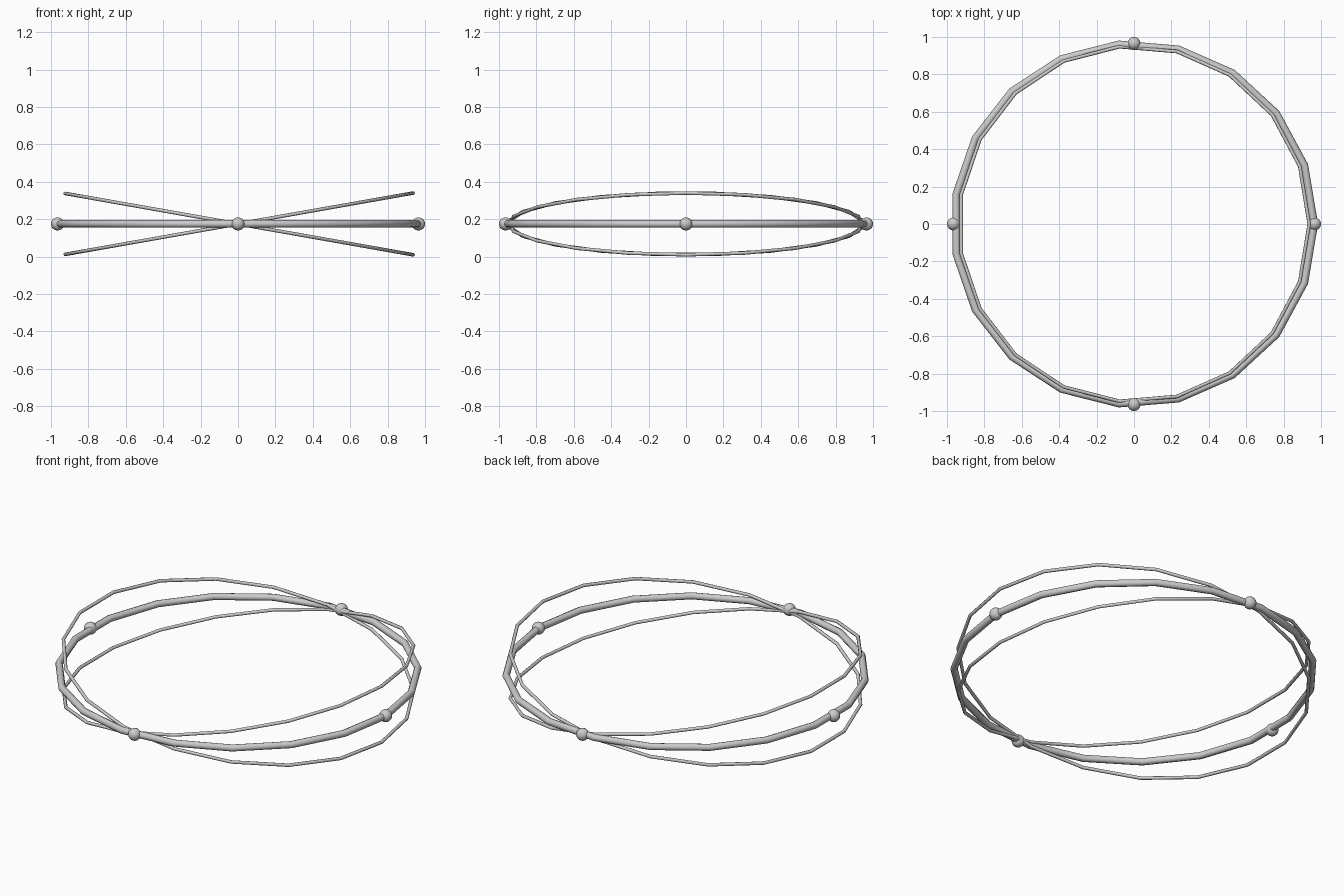
import bpy
from math import radians, sin, cos, pi

if "Cube" in bpy.data.objects:
    bpy.data.objects.remove(bpy.data.objects["Cube"])

CENTER_Z = 0.175
SIDES = 19


def smooth(obj, name):
    obj.name = name
    bpy.ops.object.shade_smooth_by_angle(angle=radians(50))


def ring(name, radius, thickness, tilt, sides):
    bpy.ops.mesh.primitive_torus_add(
        major_segments=SIDES, minor_segments=sides,
        major_radius=radius, minor_radius=thickness,
        location=(0, 0, CENTER_Z), rotation=(0, radians(tilt), 0))
    smooth(bpy.context.object, name)


# Thick level ring and two thin crossed rings hinged on the y axis
ring("main_ring", 0.964, 0.02, 0, 8)
ring("tilted_ring_a", 0.951, 0.0095, 10, 8)
ring("tilted_ring_b", 0.951, 0.0095, -10, 8)

# Four beads spaced evenly around the main ring
for i in range(4):
    a = i * pi / 2
    bpy.ops.mesh.primitive_uv_sphere_add(
        segments=16, ring_count=10, radius=0.035,
        location=(0.965 * cos(a), 0.965 * sin(a), CENTER_Z))
    smooth(bpy.context.object, f"bead_{i + 1}")
